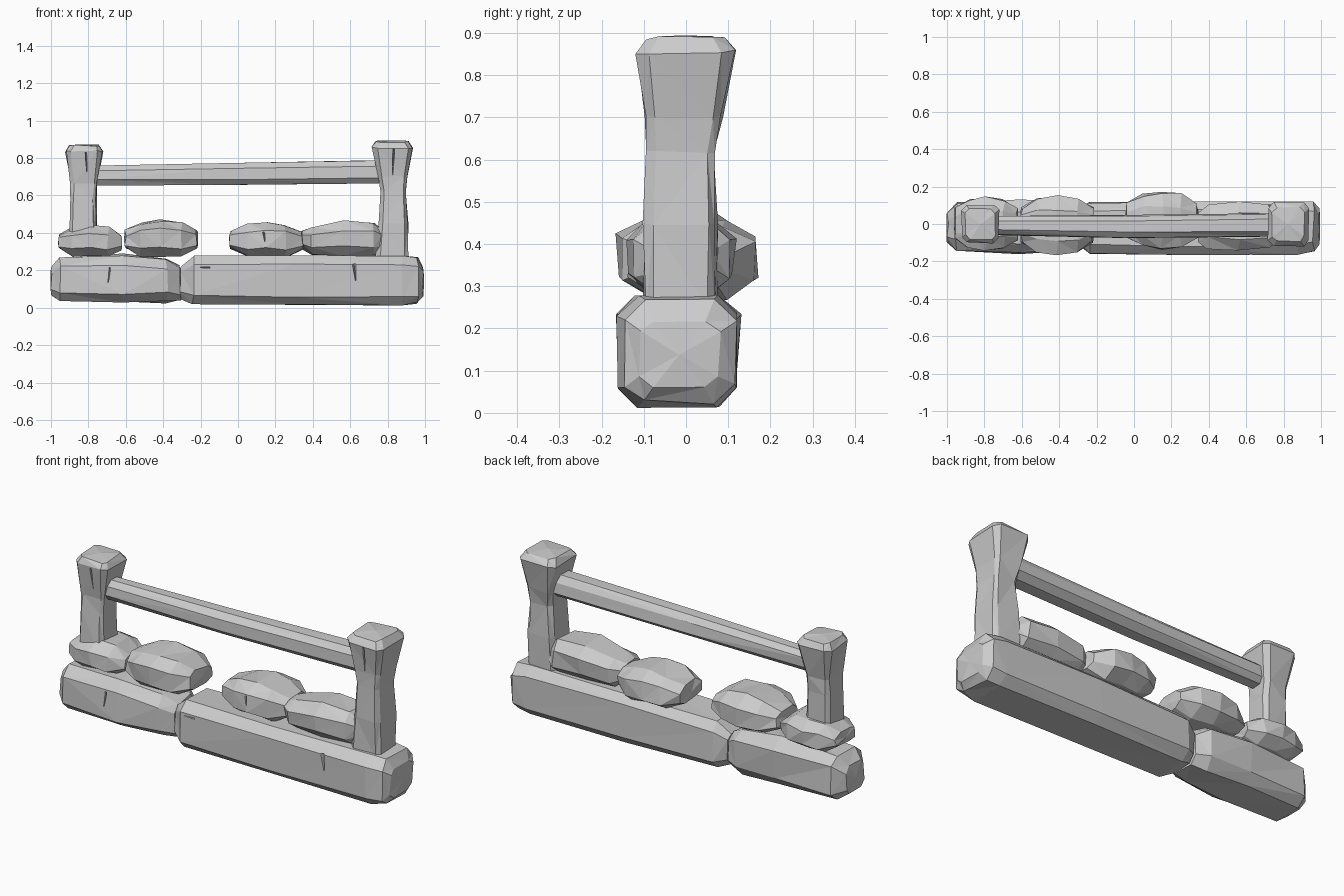
import bpy, bmesh, random
from mathutils import Vector, Euler

if "Cube" in bpy.data.objects:
    bpy.data.objects.remove(bpy.data.objects["Cube"], do_unlink=True)

stone = bpy.data.materials.new("grey_stone")
stone.use_nodes = True
stone.diffuse_color = (0.6, 0.6, 0.6, 1)
stone.node_tree.nodes["Principled BSDF"].inputs["Base Color"].default_value = (0.6, 0.6, 0.6, 1)


def finish(name, bm):
    bmesh.ops.recalc_face_normals(bm, faces=bm.faces)
    mesh = bpy.data.meshes.new(name)
    bm.to_mesh(mesh)
    bm.free()
    mesh.materials.append(stone)
    obj = bpy.data.objects.new(name, mesh)
    bpy.context.scene.collection.objects.link(obj)
    return obj


def loft(name, axis, stations, chamfer, jitter, seed):
    """Chiselled block: chamfered rectangular sections (pos, a0, a1, b0, b1) along x or z."""
    rng = random.Random(seed)
    bm = bmesh.new()
    rings = []
    for pos, a0, a1, b0, b1 in stations:
        ca, cb = chamfer * (a1 - a0), chamfer * (b1 - b0)
        outline = [(a0 + ca, b0), (a1 - ca, b0), (a1, b0 + cb), (a1, b1 - cb),
                   (a1 - ca, b1), (a0 + ca, b1), (a0, b1 - cb), (a0, b0 + cb)]
        ring = []
        for a, b in outline:
            p = Vector((pos, a, b)) if axis == "x" else Vector((a, b, pos))
            p += Vector([rng.uniform(-jitter, jitter) for _ in range(3)])
            ring.append(bm.verts.new(p))
        rings.append(ring)
    for r, s in zip(rings, rings[1:]):
        for i in range(8):
            j = (i + 1) % 8
            bm.faces.new((r[i], r[j], s[j], s[i]))
    # Slightly domed ends
    for ring, neighbour in ((rings[0], rings[1]), (rings[-1], rings[-2])):
        middle = sum((v.co for v in ring), Vector()) / 8
        inner = sum((v.co for v in neighbour), Vector()) / 8
        tip = bm.verts.new(middle + (middle - inner).normalized() * 0.006)
        for i in range(8):
            bm.faces.new((ring[i], ring[(i + 1) % 8], tip))
    bmesh.ops.triangulate(bm, faces=[f for f in bm.faces if len(f.verts) > 3])
    return finish(name, bm)


def boulder(name, x, y, z, end, seed, lean=0.0):
    """Rounded rock filling the given extents; end is the length of its tapered ends."""
    (x0, x1), (y0, y1), (z0, z1) = x, y, z
    h, w = z1 - z0, y1 - y0
    tip = (y0 + w * 0.2, y1 - w * 0.2, z0 + h * 0.2, z1 - h * 0.3)
    stations = [(x0, *tip),
                (x0 + end, y0 + w * 0.05, y1 - w * 0.05, z0, z1 - h * 0.08 - lean),
                ((x0 + x1) / 2, y0, y1, z0, z1),
                (x1 - end, y0 + w * 0.04, y1 - w * 0.04, z0, z1 - h * 0.08 + lean),
                (x1, *tip)]
    return loft(name, "x", stations, 0.24, 0.008, seed)


def crack(obj, at, size, tilt=0.0):
    """Cut a thin wedge-shaped nick into a stone."""
    bm = bmesh.new()
    bmesh.ops.create_cone(bm, segments=4, radius1=1, radius2=1, depth=2, cap_ends=True)
    turn = Euler((0, tilt, 0)).to_matrix()
    for v in bm.verts:
        taper = 0.3 if v.co.z < 0 else 1
        v.co = turn @ Vector((v.co.x * size[0] * taper, v.co.y * size[1], v.co.z * size[2])) + Vector(at)
    cutter = finish("crack_cutter", bm)
    cutter.hide_render = True
    mod = obj.modifiers.new("crack", "BOOLEAN")
    mod.operation, mod.solver, mod.object = "DIFFERENCE", "EXACT", cutter
    bpy.context.view_layer.update()
    cut = bpy.data.meshes.new_from_object(obj.evaluated_get(bpy.context.evaluated_depsgraph_get()))
    obj.modifiers.clear()
    obj.data = cut
    bpy.data.objects.remove(cutter, do_unlink=True)


# Foundation stones
short_base = loft("short_foundation_stone", "x", [
    (-0.995, -0.10, 0.05, 0.07, 0.21),
    (-0.95, -0.14, 0.11, 0.03, 0.27),
    (-0.62, -0.16, 0.125, 0.025, 0.285),
    (-0.38, -0.14, 0.12, 0.03, 0.26),
    (-0.31, -0.10, 0.08, 0.04, 0.22)], 0.2, 0.008, 3)
long_base = loft("long_foundation_stone", "x", [
    (-0.305, -0.10, 0.08, 0.05, 0.22),
    (-0.24, -0.155, 0.115, 0.02, 0.275),
    (0.3, -0.165, 0.125, 0.015, 0.28),
    (0.88, -0.16, 0.125, 0.01, 0.28),
    (0.96, -0.145, 0.115, 0.025, 0.265),
    (0.99, -0.11, 0.08, 0.06, 0.22)], 0.17, 0.006, 8)

# Upper row of rocks
boulder("post_footing_rock", (-0.955, -0.625), (-0.135, 0.14), (0.28, 0.44), 0.07, 5)
boulder("left_wall_rock", (-0.6, -0.22), (-0.16, 0.15), (0.28, 0.465), 0.08, 11)
middle = boulder("middle_wall_rock", (-0.04, 0.34), (-0.135, 0.17), (0.275, 0.46), 0.09, 17)
boulder("right_wall_rock", (0.345, 0.775), (-0.14, 0.115), (0.28, 0.46), 0.05, 23, 0.012)

# Flared posts
short_post = loft("short_post", "z", [
    (0.38, -0.9, -0.755, -0.085, 0.065),
    (0.58, -0.895, -0.76, -0.08, 0.06),
    (0.66, -0.895, -0.755, -0.08, 0.065),
    (0.835, -0.92, -0.722, -0.1, 0.1),
    (0.868, -0.9, -0.74, -0.08, 0.08)], 0.13, 0.005, 31)
tall_post = loft("tall_post", "z", [
    (0.25, 0.735, 0.91, -0.098, 0.07),
    (0.45, 0.75, 0.91, -0.098, 0.072),
    (0.62, 0.762, 0.902, -0.092, 0.07),
    (0.7, 0.75, 0.91, -0.095, 0.085),
    (0.855, 0.715, 0.935, -0.118, 0.115),
    (0.888, 0.738, 0.912, -0.09, 0.09)], 0.13, 0.005, 37)

# Handrail beam
loft("top_beam", "x", [
    (-0.78, -0.055, 0.04, 0.655, 0.762),
    (-0.05, -0.075, 0.045, 0.655, 0.775),
    (0.78, -0.068, 0.055, 0.665, 0.786)], 0.25, 0.004, 41)

# Weathered cracks
crack(short_base, (-0.69, -0.16, 0.175), (0.008, 0.02, 0.04), 0.12)
crack(long_base, (0.625, -0.165, 0.19), (0.01, 0.02, 0.045), -0.1)
crack(long_base, (-0.18, -0.155, 0.215), (0.004, 0.02, 0.03), 1.57)
crack(middle, (0.14, -0.135, 0.38), (0.007, 0.02, 0.025), -0.15)
crack(tall_post, (0.83, -0.11, 0.78), (0.006, 0.025, 0.07), 0.05)
crack(short_post, (-0.81, -0.095, 0.77), (0.005, 0.02, 0.06), -0.05)
